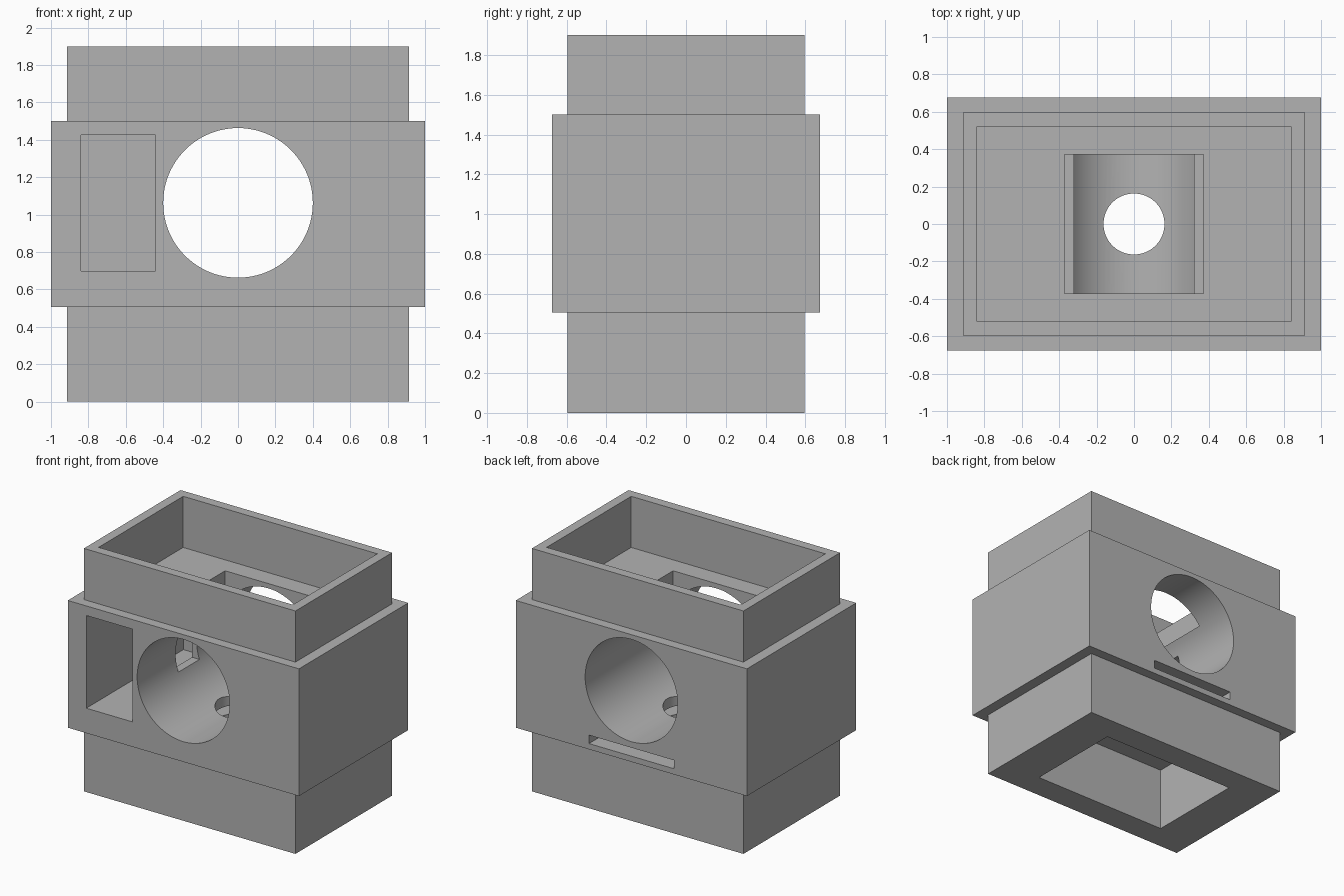
import bpy
import bmesh
import math
from mathutils import Matrix

cube = bpy.data.objects.get("Cube")
if cube:
    bpy.data.objects.remove(cube, do_unlink=True)

# Single grey material
grey = bpy.data.materials.new("plain grey")
grey.use_nodes = True
color = (0.45, 0.45, 0.45, 1)
grey.diffuse_color = color
grey.node_tree.nodes["Principled BSDF"].inputs["Base Color"].default_value = color


def to_object(bm, name):
    bmesh.ops.recalc_face_normals(bm, faces=bm.faces)
    mesh = bpy.data.meshes.new(name)
    bm.to_mesh(mesh)
    bm.free()
    mesh.materials.append(grey)
    obj = bpy.data.objects.new(name, mesh)
    bpy.context.collection.objects.link(obj)
    return obj


def stepped_block(name, rings):
    """Stack of rectangles (half width, half depth, height) joined into a solid."""
    bm = bmesh.new()
    loops = [[bm.verts.new((sx * w, sy * d, z))
              for sx, sy in ((-1, -1), (1, -1), (1, 1), (-1, 1))]
             for w, d, z in rings]
    for low, high in zip(loops, loops[1:]):
        for i in range(4):
            j = (i + 1) % 4
            bm.faces.new((low[i], low[j], high[j], high[i]))
    bm.faces.new(loops[0])
    bm.faces.new(loops[-1])
    return to_object(bm, name)


def box(name, xs, ys, zs):
    bm = bmesh.new()
    bmesh.ops.create_cube(bm, size=1)
    spans = (xs, ys, zs)
    for v in bm.verts:
        v.co = [(a + b) / 2 + c * (b - a) for c, (a, b) in zip(v.co, spans)]
    return to_object(bm, name)


def cylinder(name, radius, length, center, tilt=0):
    bm = bmesh.new()
    matrix = Matrix.Translation(center) @ Matrix.Rotation(tilt, 4, 'X')
    bmesh.ops.create_cone(bm, cap_ends=True, segments=96, radius1=radius,
                          radius2=radius, depth=length, matrix=matrix)
    return to_object(bm, name)


# Body with a wider middle band
core, band = (0.915, 0.597), (1.0, 0.675)
housing = stepped_block("housing", [
    (*core, 0), (*core, 0.505), (*band, 0.505),
    (*band, 1.5), (*core, 1.5), (*core, 1.9)])

# Hollows cut out of the body
cutters = [
    box("top_tray", (-0.84, 0.84), (-0.522, 0.522), (1.5, 2.1)),
    box("base_recess", (-0.59, 0.59), (-0.395, 0.395), (-0.2, 0.5)),
    cylinder("main_bore", 0.4, 2, (0, 0, 1.063), math.pi / 2),
    box("top_opening", (-0.372, 0.372), (-0.372, 0.372), (1.3, 1.7)),
    cylinder("drain_hole", 0.163, 0.4, (0, 0, 0.6)),
    box("side_pocket", (-0.84, -0.44), (-0.9, 0.525), (0.7, 1.425)),
    box("pocket_window", (-0.6, -0.2), (-0.2, 0.06), (0.925, 1.2)),
    box("back_slot", (-0.367, 0.367), (-0.372, 0.9), (0.55, 0.616)),
]

bpy.ops.object.select_all(action='DESELECT')
housing.select_set(True)
bpy.context.view_layer.objects.active = housing
for cutter in cutters:
    cutter.hide_render = True
    mod = housing.modifiers.new(cutter.name, 'BOOLEAN')
    mod.operation = 'DIFFERENCE'
    mod.solver = 'EXACT'
    mod.object = cutter
    bpy.ops.object.modifier_apply(modifier=mod.name)
    bpy.data.objects.remove(cutter, do_unlink=True)

# Smooth bores with crisp edges
bpy.ops.object.shade_smooth_by_angle(angle=math.radians(30))
